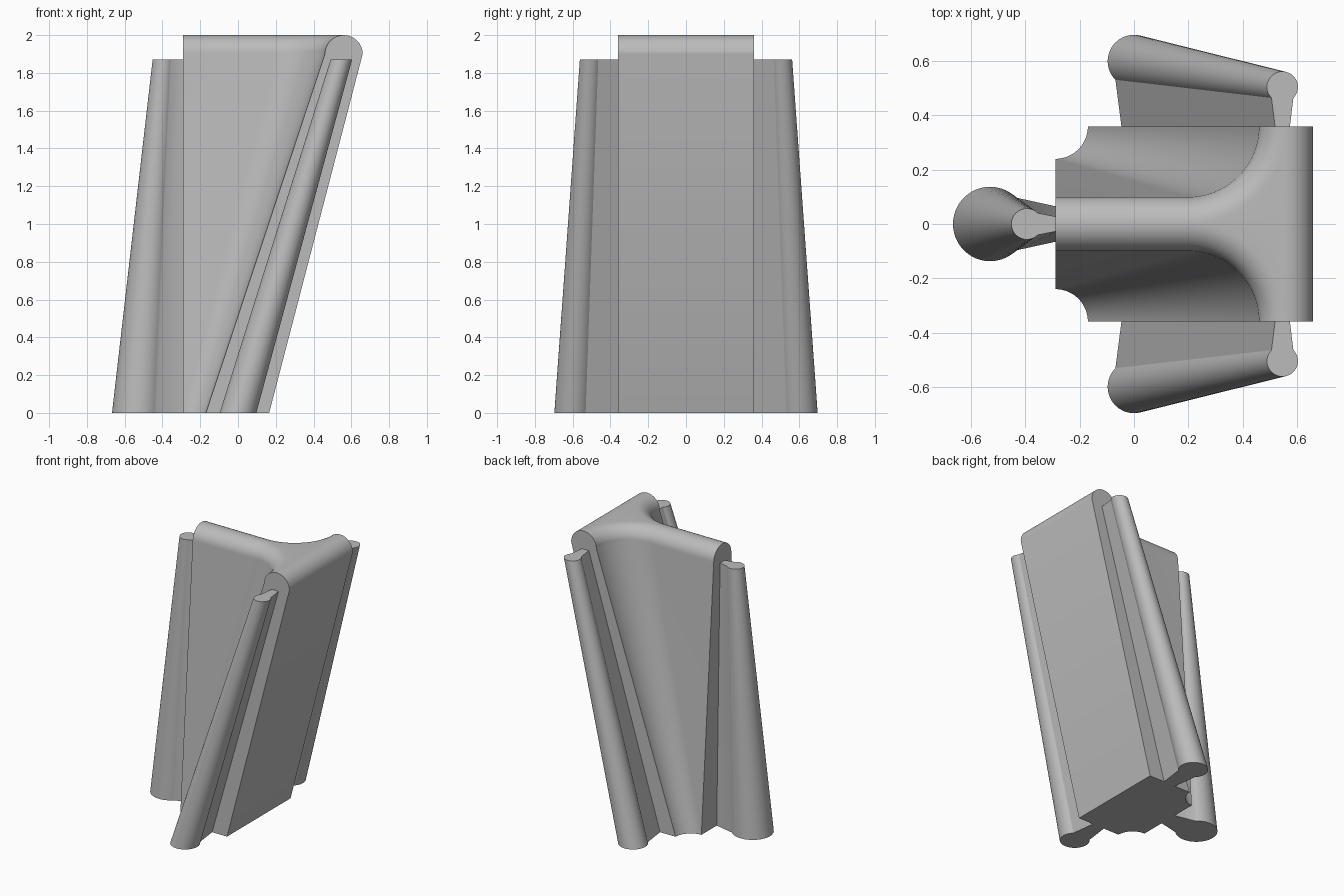
import bpy, bmesh
from math import sin, cos, pi, radians
from mathutils import Vector

cube = bpy.data.objects.get("Cube")
if cube:
    bpy.data.objects.remove(cube)

grey = bpy.data.materials.new("plain grey")
grey.use_nodes = True
grey.diffuse_color = (0.5, 0.5, 0.5, 1)
grey.node_tree.nodes["Principled BSDF"].inputs["Base Color"].default_value = (0.5, 0.5, 0.5, 1)


def loft(name, rings):
    """Skin a stack of matching outlines and close both ends."""
    bm = bmesh.new()
    rows = [[bm.verts.new(p) for p in ring] for ring in rings]
    for low, high in zip(rows, rows[1:]):
        for i in range(len(low)):
            j = (i + 1) % len(low)
            bm.faces.new((low[i], low[j], high[j], high[i]))
    bm.faces.new(rows[0][::-1])
    bm.faces.new(rows[-1])
    bmesh.ops.remove_doubles(bm, verts=bm.verts, dist=1e-5)
    bmesh.ops.recalc_face_normals(bm, faces=bm.faces)
    mesh = bpy.data.meshes.new(name)
    bm.to_mesh(mesh)
    bm.free()
    mesh.materials.append(grey)
    obj = bpy.data.objects.new(name, mesh)
    bpy.context.collection.objects.link(obj)
    bpy.ops.object.select_all(action="DESELECT")
    obj.select_set(True)
    bpy.context.view_layer.objects.active = obj
    bpy.ops.object.shade_smooth_by_angle(angle=radians(30))
    return obj


# Body: T-shaped plan with concave fillets, leaning plate and straight stem
HALF, STEM_END, ROUND = 0.36, -0.29, 0.1
SHOULDER = 2 - ROUND


def body_ring(z, plate_x, fillet_x, radius, steps=24):
    side = [(plate_x, HALF)]
    for i in range(steps + 1):
        a = pi / 2 * i / steps
        side.append((fillet_x + radius * cos(a), HALF - radius * sin(a)))
    side.append((STEM_END, HALF - radius))
    outline = side + [(x, -y) for x, y in reversed(side)]
    return [(x, y, z) for x, y in outline]


rings = [body_ring(0, 0.165, STEM_END, 0.12)]
for k in range(13):  # the upper edge rolls over in a full round
    a = radians(88.5) * k / 12
    inset = ROUND * (1 - cos(a))
    rings.append(body_ring(SHOULDER + ROUND * sin(a), 0.66 - inset, 0.2, 0.26 + inset))
loft("body", rings)


# Tapered rods, each joined to the body by a narrowing web
def rod_ring(centre, radius, z, toward, reach, steps=40):
    c, d = Vector(centre), Vector(toward)
    n = Vector((-d.y, d.x))
    pts = []
    for i in range(steps + 1):
        a = pi / 4 + 1.5 * pi * i / steps
        pts.append(c + radius * (cos(a) * d + sin(a) * n))
    for s in (-1, 1):
        pts.append(c + reach * d + s * 0.47 * radius * n)
    return [(p.x, p.y, z) for p in pts]


def rod(name, foot, foot_r, head, head_r, toward, reach_foot, reach_head):
    loft(name, [rod_ring(foot, foot_r, 0, toward, reach_foot),
                rod_ring(head, head_r, 1.87, toward, reach_head)])


rod("stem_rod", (-0.53, 0), 0.137, (-0.395, 0), 0.057, (1, 0), 0.245, 0.11)
for name, s in (("front_rod", -1), ("back_rod", 1)):
    rod(name, (0, s * 0.6), 0.097, (0.547, s * 0.505), 0.057, (0, -s), 0.245, 0.15)
